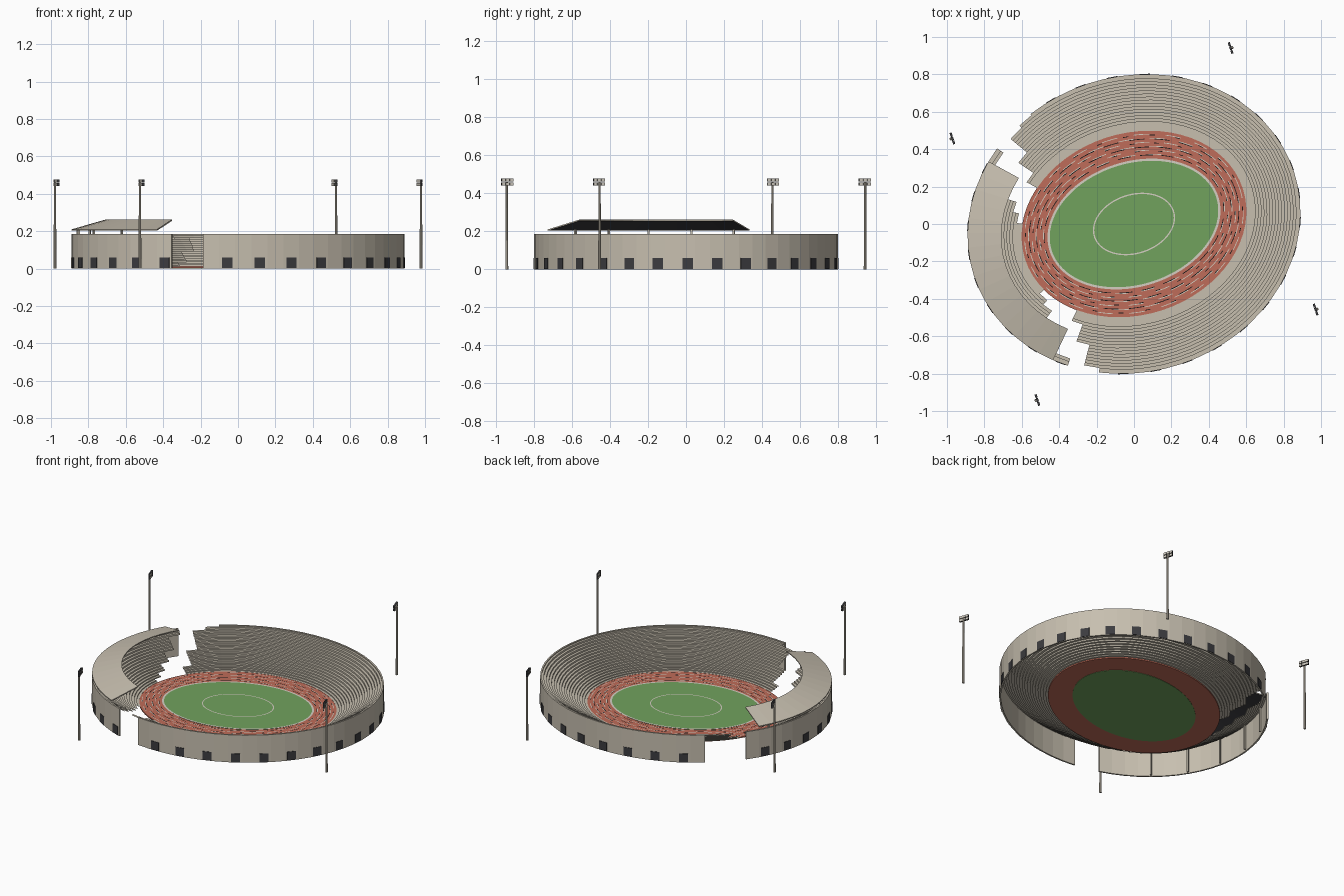
import bpy, bmesh, math
from mathutils import Matrix, Vector

if "Cube" in bpy.data.objects:
    bpy.data.objects.remove(bpy.data.objects["Cube"])

TILT = Matrix.Rotation(math.radians(18), 4, 'Z')
SEGS = 64
STEP = 2 * math.pi / SEGS


def material(name, rgb):
    m = bpy.data.materials.new(name)
    m.use_nodes = True
    col = (*rgb, 1)
    m.diffuse_color = col
    m.node_tree.nodes["Principled BSDF"].inputs["Base Color"].default_value = col
    return m


concrete = material("warm concrete", (0.57, 0.52, 0.43))
clay = material("red clay", (0.52, 0.15, 0.10))
grass = material("grass green", (0.165, 0.36, 0.11))
paint = material("line white", (0.66, 0.62, 0.54))
black = material("lane black", (0.01, 0.01, 0.01))
dark = material("dark grey", (0.045, 0.045, 0.05))


def finish(name, bm, *mats):
    """Turn the tilted bmesh into a flat shaded object."""
    bm.transform(TILT)
    me = bpy.data.meshes.new(name)
    bm.to_mesh(me)
    bm.free()
    for m in mats:
        me.materials.append(m)
    ob = bpy.data.objects.new(name, me)
    bpy.context.collection.objects.link(ob)
    return ob


def point(a, b, t, z):
    return Vector((a * math.cos(t), b * math.sin(t), z))


def sweep(bm, profile, keep=lambda i: True, segs=SEGS, closed=False, mats=None):
    """Sweep (a, b, z) profile points around the ellipse, segment by segment."""
    step = 2 * math.pi / segs
    rings = [[bm.verts.new(point(a, b, i * step, z)) for a, b, z in profile]
             for i in range(segs)]
    n = len(profile)
    for i in range(segs):
        if not keep(i):
            continue
        r, s = rings[i], rings[(i + 1) % segs]
        for k in range(n if closed else n - 1):
            f = bm.faces.new((r[k], s[k], s[(k + 1) % n], r[(k + 1) % n]))
            if mats:
                f.material_index = mats[k]
        if closed and not keep((i - 1) % segs):
            bm.faces.new(r)
        if closed and not keep((i + 1) % segs):
            bm.faces.new(s[::-1])
    bmesh.ops.delete(bm, geom=[v for v in bm.verts if not v.link_faces], context='VERTS')


def box(bm, centre, size, turn=0.0):
    mat = (Matrix.Translation(centre) @ Matrix.Rotation(turn, 4, 'Z')
           @ Matrix.Diagonal((*size, 1)))
    return bmesh.ops.create_cube(bm, size=1, matrix=mat)


# Two straight entrance corridors cut through the bowl
def open_at(a, low=-0.57, high=-0.45):
    return lambda i: not low < a * math.cos((i + 0.5) * STEP) < high


def wall_keep(i):
    return open_at(0.9)(i) and i != 20


# Outer wall
bm = bmesh.new()
sweep(bm, [(0.9, 0.79, 0), (0.9, 0.79, 0.185), (0.89, 0.78, 0.185), (0.89, 0.78, 0)],
      wall_keep, closed=True)
bmesh.ops.recalc_face_normals(bm, faces=bm.faces)
finish("outer_wall", bm, concrete)

# Doorway plates at the foot of every second wall panel
bm = bmesh.new()
for i in range(0, SEGS, 2):
    if wall_keep(i):
        p = point(0.9, 0.79, i * STEP, 0)
        q = point(0.9, 0.79, (i + 1) * STEP, 0)
        d = q - p
        box(bm, (p + q) / 2 + Vector((0, 0, 0.031)), (0.056, 0.006, 0.058),
            math.atan2(d.y, d.x))
finish("doorways", bm, dark)

# Seating tiers, steeper towards the rim
TIERS = 18


def tier_ring(k):
    f = k / TIERS
    return 0.612 + 0.28 * f, 0.485 + 0.297 * f


def tier_height(k):
    return 0.006 + 0.172 * (k / TIERS) ** 1.2


bm = bmesh.new()
for k in range(TIERS):
    inner, outer = tier_ring(k), tier_ring(k + 1)
    z = tier_height(k + 1)
    sweep(bm, [(*outer, z), (*inner, z), (*inner, tier_height(k))],
          open_at(inner[0]))
finish("seating_tiers", bm, concrete)


# Discs for track and field
def disc(name, a, b, z0, z1, mat):
    bm = bmesh.new()
    bmesh.ops.create_cone(bm, cap_ends=True, segments=96, radius1=1, radius2=1, depth=1)
    bm.transform(Matrix.Translation((0, 0, (z0 + z1) / 2))
                 @ Matrix.Diagonal((a, b, z1 - z0, 1)))
    return finish(name, bm, mat)


disc("running_track", 0.614, 0.486, 0.002, 0.010, clay)
disc("playing_field", 0.468, 0.332, 0.0, 0.012, grass)


# Painted rings
def ring(name, a, b, width, z, mat, keep=lambda i: True):
    bm = bmesh.new()
    sweep(bm, [(a + width, b + width, z), (a, b, z)], keep, segs=128)
    finish(name, bm, mat)


ring("field_border", 0.462, 0.322, 0.012, 0.0135, paint)
ring("centre_ring", 0.218, 0.153, 0.007, 0.0135, paint)
LANES = 7
for k in range(1, LANES):
    f = k / LANES
    a, b = 0.474 + 0.14 * f, 0.334 + 0.152 * f
    ring("lane_dash_white_%d" % k, a, b, 0.004, 0.0115, paint,
         lambda i: (i + 3 * k) % 6 < 3)
    ring("lane_dash_black_%d" % k, a - 0.004, b - 0.004, 0.004, 0.0115, black,
         lambda i: (i + 2 * k) % 5 < (3 if k % 2 else 1))

# Canopy over the west stand, with a dark underside
bm = bmesh.new()
sweep(bm, [(0.9, 0.79, 0.203), (0.9, 0.79, 0.210), (0.72, 0.60, 0.262), (0.72, 0.60, 0.255)],
      lambda i: 24 <= i < 40, closed=True, mats=[0, 0, 0, 1])
bmesh.ops.recalc_face_normals(bm, faces=bm.faces)
finish("canopy", bm, concrete, dark)

# Canopy posts along the inside of the wall
bm = bmesh.new()
for i in range(25, 40, 3):
    box(bm, point(0.875, 0.765, i * STEP, 0.105), (0.01, 0.01, 0.21), i * STEP)
finish("canopy_posts", bm, concrete)

# Four floodlight masts with lamp banks
poles, frames, lamps = bmesh.new(), bmesh.new(), bmesh.new()
for sx in (-1, 1):
    for sy in (-1, 1):
        x, y = sx * 0.79, sy * 0.735
        bmesh.ops.create_cone(poles, cap_ends=True, segments=8, radius1=0.008,
                              radius2=0.006, depth=0.46,
                              matrix=Matrix.Translation((x, y, 0.23)))
        for z in (0.449, 0.469):
            box(frames, (x - sx * 0.006, y, z), (0.006, 0.064, 0.005))
            for row in (-1, 0, 1):
                box(lamps, (x - sx * 0.008, y + row * 0.022, z), (0.012, 0.019, 0.016))
for f in lamps.faces:
    f.normal_update()
    f.material_index = 0 if abs(f.normal.x) > 0.5 else 1
finish("floodlight_masts", poles, concrete)
finish("lamp_frames", frames, dark)
finish("floodlight_lamps", lamps, paint, dark)
